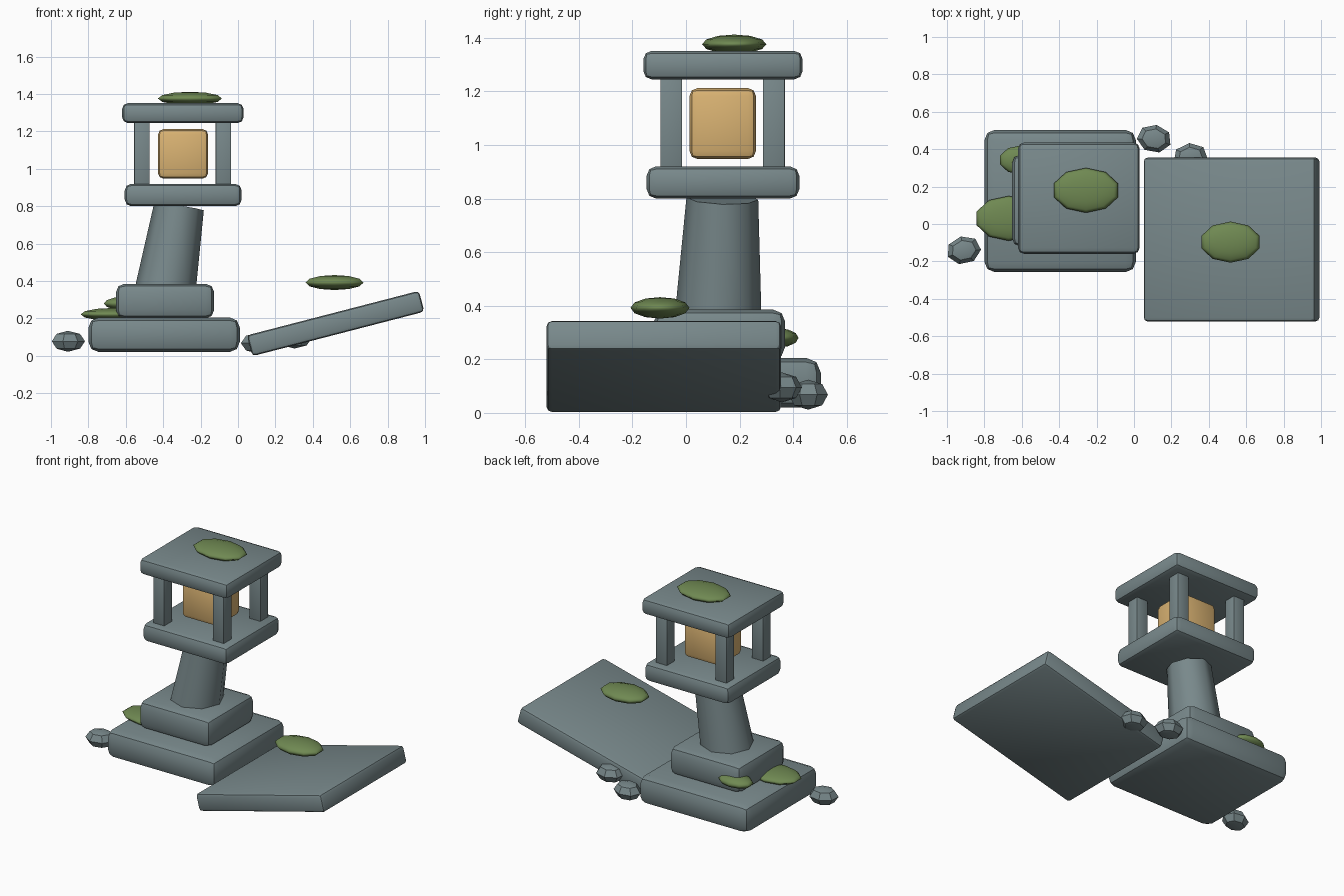
import bpy
from math import radians
from mathutils import Vector

cube = bpy.data.objects.get("Cube")
if cube:
    bpy.data.objects.remove(cube, do_unlink=True)


def make_material(name, rgb):
    mat = bpy.data.materials.new(name)
    mat.use_nodes = True
    mat.diffuse_color = (*rgb, 1)
    mat.node_tree.nodes["Principled BSDF"].inputs["Base Color"].default_value = (*rgb, 1)
    return mat


STONE = make_material("slate_stone", (0.19, 0.25, 0.26))
MOSS = make_material("moss_green", (0.16, 0.25, 0.085))
GLOW = make_material("amber_glow", (0.70, 0.45, 0.17))


def finish(name, mat, angle):
    obj = bpy.context.object
    obj.name = obj.data.name = name
    obj.data.materials.append(mat)
    bpy.ops.object.shade_smooth_by_angle(angle=radians(angle))
    return obj


def block(name, center, size, bevel, mat=STONE, tilt=0):
    """Box with rounded edges, optionally tilted about the y axis."""
    bpy.ops.mesh.primitive_cube_add(size=1, location=center)
    obj = bpy.context.object
    obj.scale = size
    bpy.ops.object.transform_apply(location=False, rotation=False, scale=True)
    obj.rotation_euler.y = radians(tilt)
    if bevel:
        mod = obj.modifiers.new("rounded_edges", "BEVEL")
        mod.width = bevel
        mod.segments = 2
        bpy.ops.object.modifier_apply(modifier=mod.name)
    return finish(name, mat, 40)


def blob(name, center, radii, mat, segments, rings, turn=0):
    """Low-poly flattened ball."""
    bpy.ops.mesh.primitive_uv_sphere_add(segments=segments, ring_count=rings,
                                         radius=1, location=center)
    obj = bpy.context.object
    obj.scale = radii
    obj.rotation_euler.z = radians(turn)
    return finish(name, mat, 35)


# Stepped base
block("base_lower_step", (-0.395, 0.123, 0.113), (0.81, 0.76, 0.185), 0.055)
block("base_upper_step", (-0.39, 0.125, 0.293), (0.525, 0.49, 0.185), 0.045)

# Leaning tapered column
foot, head = Vector((-0.39, 0.12, 0.34)), Vector((-0.315, 0.135, 0.80))
axis = head - foot
bpy.ops.mesh.primitive_cone_add(vertices=8, radius1=0.163, radius2=0.134,
                                depth=axis.length, location=(foot + head) / 2)
bpy.context.object.rotation_euler = axis.to_track_quat("Z", "Y").to_euler()
bpy.context.object.rotation_euler.z = 0
bpy.context.object.rotation_euler.x = -radians(2)
bpy.context.object.rotation_euler.y = radians(9.3)
finish("column", STONE, 50)

# Lantern chamber
block("chamber_floor", (-0.293, 0.138, 0.86), (0.625, 0.57, 0.12), 0.035)
block("chamber_roof", (-0.295, 0.138, 1.298), (0.65, 0.595, 0.107), 0.032)
for side, x in (("right", -0.514), ("left", -0.078)):
    for end, y in (("front", -0.055), ("back", 0.328)):
        block(f"{end}_{side}_post", (x, y, 1.08), (0.082, 0.082, 0.36), 0.004)
block("lantern_light", (-0.294, 0.137, 1.08), (0.268, 0.248, 0.265), 0.03, GLOW)

# Fallen slab
block("fallen_slab", (0.522, -0.083, 0.173), (0.95, 0.875, 0.115), 0.02, tilt=-14.5)

# Moss patches
blob("roof_moss", (-0.257, 0.18, 1.376), (0.18, 0.12, 0.036), MOSS, 10, 6)
blob("slab_moss", (0.516, -0.097, 0.392), (0.163, 0.11, 0.04), MOSS, 10, 6)
blob("base_moss_large", (-0.67, 0.03, 0.222), (0.18, 0.12, 0.034), MOSS, 10, 6)
blob("base_moss_small", (-0.605, 0.342, 0.28), (0.117, 0.078, 0.036), MOSS, 10, 6)

# Loose rocks
blob("right_rock", (-0.91, -0.14, 0.078), (0.093, 0.075, 0.056), STONE, 7, 4, 12)
blob("back_rock", (0.108, 0.456, 0.068), (0.093, 0.075, 0.056), STONE, 7, 4, -10)
blob("slab_rock", (0.302, 0.358, 0.095), (0.093, 0.075, 0.056), STONE, 7, 4, 5)
